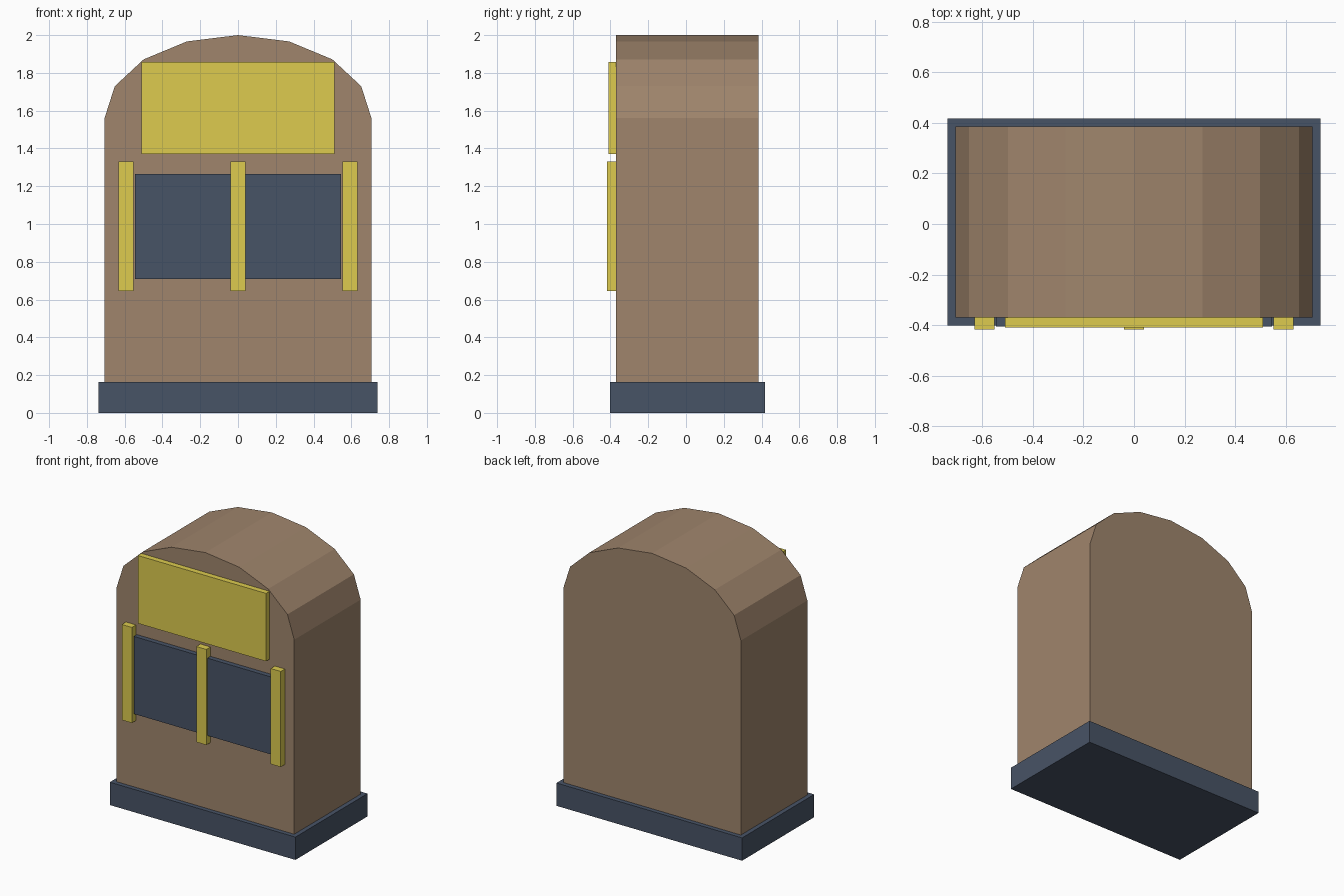
import bpy, bmesh, math

if "Cube" in bpy.data.objects:
    bpy.data.objects.remove(bpy.data.objects["Cube"])


def material(name, rgb):
    m = bpy.data.materials.new(name)
    m.diffuse_color = (*[(c / 255) ** 2.2 for c in rgb], 1)
    m.use_nodes = True
    m.node_tree.nodes["Principled BSDF"].inputs["Base Color"].default_value = m.diffuse_color
    return m


BROWN = material("brown", (158, 132, 108))
SLATE = material("slate", (73, 84, 102))
YELLOW = material("yellow", (220, 202, 80))


def extrude_profile(name, profile, y0, y1, mat):
    """Extrude an x-z outline from y0 (front) to y1 (back)."""
    bm = bmesh.new()
    face = bm.faces.new([bm.verts.new((x, y0, z)) for x, z in profile])
    ext = bmesh.ops.extrude_face_region(bm, geom=[face])["geom"]
    verts = [v for v in ext if isinstance(v, bmesh.types.BMVert)]
    bmesh.ops.translate(bm, verts=verts, vec=(0, y1 - y0, 0))
    bmesh.ops.recalc_face_normals(bm, faces=bm.faces)
    mesh = bpy.data.meshes.new(name)
    bm.to_mesh(mesh)
    bm.free()
    mesh.materials.append(mat)
    obj = bpy.data.objects.new(name, mesh)
    bpy.context.collection.objects.link(obj)
    return obj


def box(name, cx, half_w, y0, y1, z0, z1, mat):
    outline = [(cx - half_w, z0), (cx + half_w, z0), (cx + half_w, z1), (cx - half_w, z1)]
    return extrude_profile(name, outline, y0, y1, mat)


# Body with an eight-sided elliptical arch; bottom sits just inside the base
HALF_W, SPRING, TOP = 0.706, 1.562, 2.0
arch = [(HALF_W * math.cos(math.pi * i / 8),
         SPRING + (TOP - SPRING) * math.sin(math.pi * i / 8)) for i in range(9)]
extrude_profile("arched_body", [(-HALF_W, 0.01), (HALF_W, 0.01)] + arch, -0.37, 0.385, BROWN)

# Base plinth
box("base", 0, 0.738, -0.402, 0.417, 0, 0.164, SLATE)

# Upper sign panel and dark recess panel on the front
box("sign_panel", 0, 0.51, -0.41, -0.36, 1.37, 1.858, YELLOW)
box("dark_panel", 0, 0.545, -0.405, -0.36, 0.708, 1.265, SLATE)

# Three upright bars across the dark panel
for side, x in (("left", -0.592), ("middle", 0), ("right", 0.592)):
    box(f"{side}_bar", x, 0.04, -0.417, -0.36, 0.645, 1.332, YELLOW)
